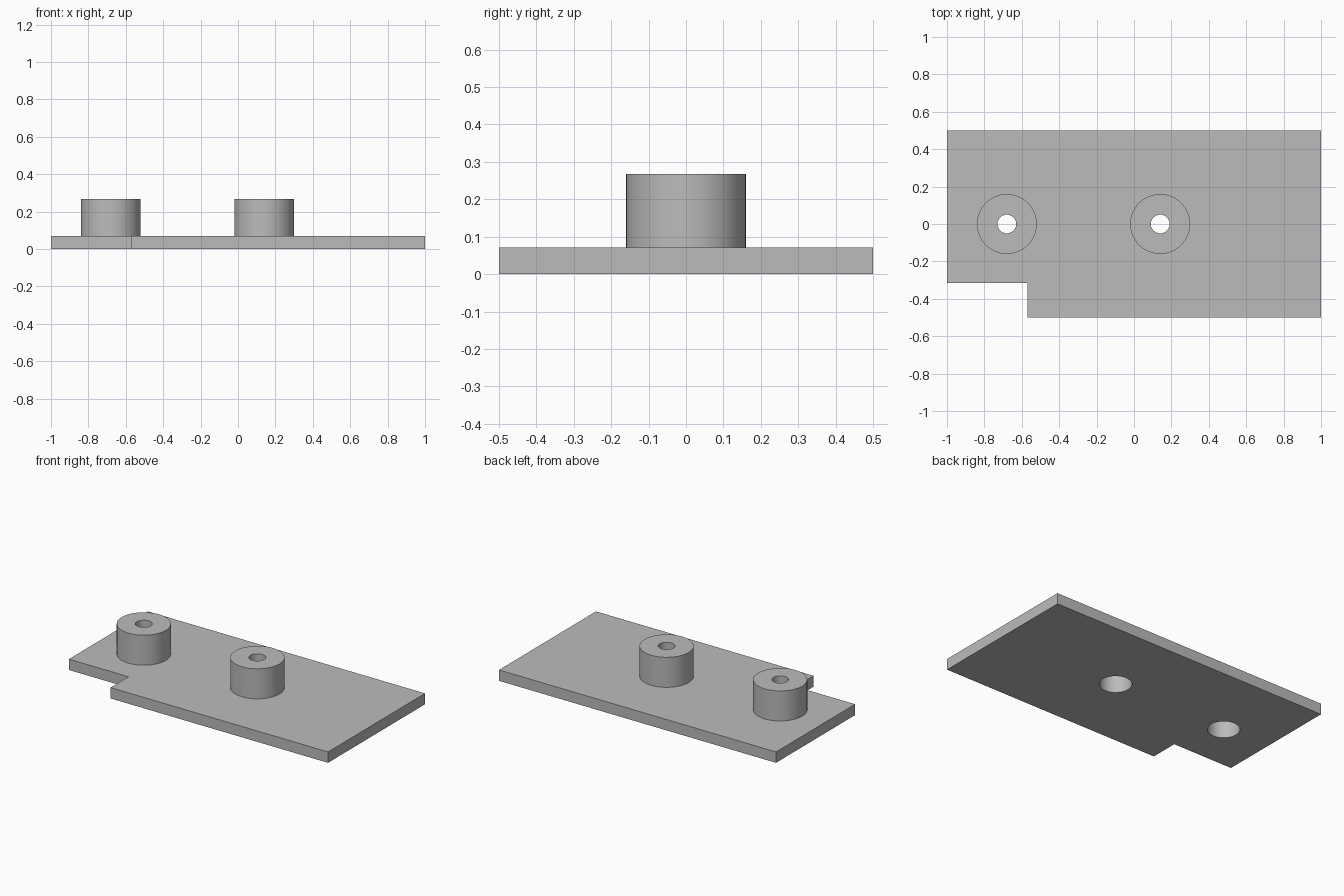
import bpy, bmesh, math

cube = bpy.data.objects.get("Cube")
if cube:
    bpy.data.objects.remove(cube, do_unlink=True)

PLATE_TOP, POST_TOP, SEAT = 0.071, 0.267, 0.2
POST_R, BORE_R, HOLE_R = 0.16, 0.095, 0.05
POSTS = {"right_standoff": -0.68, "centre_standoff": 0.14}
SIDES = 64

grey = bpy.data.materials.new("light_grey")
grey.use_nodes = True
colour = (0.5, 0.5, 0.5, 1)
grey.diffuse_color = colour
grey.node_tree.nodes["Principled BSDF"].inputs["Base Color"].default_value = colour


def add_object(name, bm):
    bmesh.ops.recalc_face_normals(bm, faces=bm.faces)
    mesh = bpy.data.meshes.new(name)
    bm.to_mesh(mesh)
    bm.free()
    mesh.materials.append(grey)
    obj = bpy.data.objects.new(name, mesh)
    bpy.context.collection.objects.link(obj)
    return obj


def activate(obj):
    bpy.ops.object.select_all(action="DESELECT")
    obj.select_set(True)
    bpy.context.view_layer.objects.active = obj


def lathe(name, profile, x):
    """Spin a (radius, height) profile around the vertical axis."""
    bm = bmesh.new()
    verts = [bm.verts.new((r, 0, z)) for r, z in profile]
    edges = [bm.edges.new(pair) for pair in zip(verts, verts[1:])]
    bmesh.ops.spin(bm, geom=verts + edges, cent=(0, 0, 0), axis=(0, 0, 1),
                   angle=math.tau, steps=SIDES, use_merge=True)
    bmesh.ops.remove_doubles(bm, verts=bm.verts, dist=0.0001)
    obj = add_object(name, bm)
    obj.location.x = x
    return obj


# Base plate with a notched front right corner
outline = [(-1, 0.5), (-1, -0.315), (-0.57, -0.315),
           (-0.57, -0.5), (1, -0.5), (1, 0.5)]
bm = bmesh.new()
base = bm.faces.new([bm.verts.new((x, y, 0)) for x, y in outline])
top = bmesh.ops.extrude_face_region(bm, geom=[base], use_keep_orig=True)["geom"]
bmesh.ops.translate(bm, vec=(0, 0, PLATE_TOP),
                    verts=[v for v in top if isinstance(v, bmesh.types.BMVert)])
plate = add_object("base_plate", bm)

# Wide bores through the plate
for x in POSTS.values():
    cutter = lathe("bore_cutter", [(0, -0.1), (BORE_R, -0.1),
                                   (BORE_R, 0.15), (0, 0.15)], x)
    cutter.hide_render = True
    cut = plate.modifiers.new("bore", "BOOLEAN")
    cut.operation = "DIFFERENCE"
    cut.solver = "EXACT"
    cut.object = cutter
    activate(plate)
    bpy.ops.object.modifier_apply(modifier=cut.name)
    bpy.data.objects.remove(cutter, do_unlink=True)

# Standoffs with a narrow screw hole above a wide bore
post_profile = [(POST_R, PLATE_TOP), (POST_R, POST_TOP), (HOLE_R, POST_TOP),
                (HOLE_R, SEAT), (BORE_R, SEAT), (BORE_R, PLATE_TOP)]
posts = [lathe(name, post_profile, x) for name, x in POSTS.items()]

for obj in [plate] + posts:
    activate(obj)
    bpy.ops.object.shade_smooth_by_angle(angle=math.radians(30))
